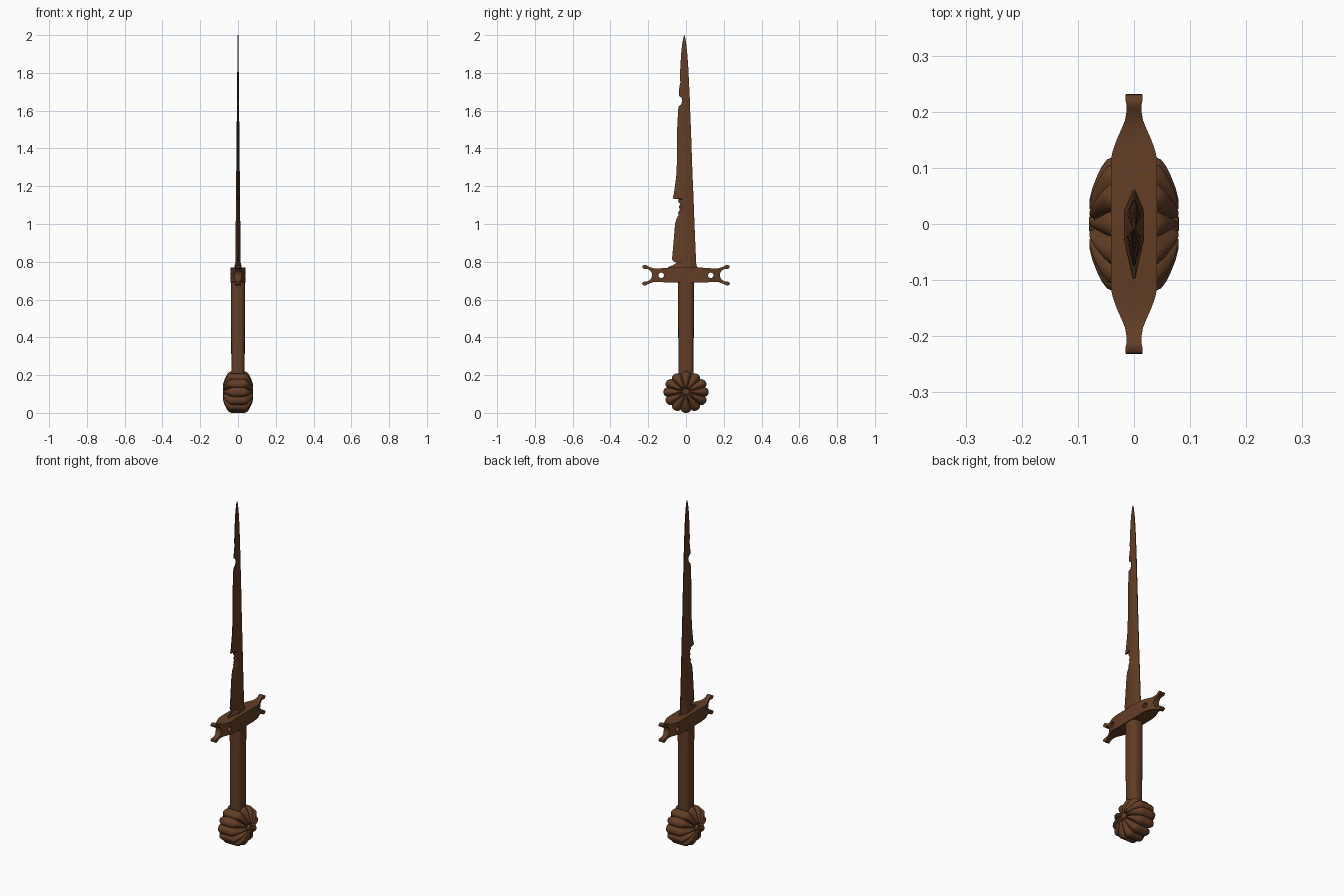
import bpy, bmesh, math

if "Cube" in bpy.data.objects:
    bpy.data.objects.remove(bpy.data.objects["Cube"])

brown = bpy.data.materials.new("aged brown")
brown.diffuse_color = (0.122, 0.047, 0.018, 1)
brown.use_nodes = True
brown.node_tree.nodes["Principled BSDF"].inputs["Base Color"].default_value = brown.diffuse_color


def finish(name, verts, faces, angle=30, smooth=True):
    """Make an object with outward normals and the brown material."""
    mesh = bpy.data.meshes.new(name)
    mesh.from_pydata(verts, [], faces)
    bm = bmesh.new()
    bm.from_mesh(mesh)
    bmesh.ops.remove_doubles(bm, verts=bm.verts, dist=1e-5)
    bmesh.ops.recalc_face_normals(bm, faces=bm.faces)
    bm.to_mesh(mesh)
    bm.free()
    mesh.materials.append(brown)
    obj = bpy.data.objects.new(name, mesh)
    bpy.context.collection.objects.link(obj)
    if smooth:
        shade(obj, angle)
    return obj


def shade(obj, angle):
    bpy.ops.object.select_all(action='DESELECT')
    obj.select_set(True)
    bpy.context.view_layer.objects.active = obj
    bpy.ops.object.shade_smooth_by_angle(angle=math.radians(angle))


def loft(name, rings, angle=30):
    """Skin a list of equal closed rings and cap both ends."""
    n = len(rings[0])
    verts = [v for ring in rings for v in ring]
    faces = [(i * n + j, i * n + (j + 1) % n, (i + 1) * n + (j + 1) % n, (i + 1) * n + j)
             for i in range(len(rings) - 1) for j in range(n)]
    faces += [tuple(range(n)), tuple(range(len(verts) - n, len(verts)))]
    return finish(name, verts, faces, angle)


def prism(name, outline, place, lo, hi):
    """Extrude a 2D outline; place(a, b, depth) maps it into space."""
    n = len(outline)
    verts = [place(a, b, d) for d in (lo, hi) for a, b in outline]
    faces = [(j, (j + 1) % n, n + (j + 1) % n, n + j) for j in range(n)]
    faces += [tuple(range(n)), tuple(range(n, 2 * n))]
    return finish(name, verts, faces, smooth=False)


def boolean(obj, cutter, operation):
    mod = obj.modifiers.new("cut", 'BOOLEAN')
    mod.object, mod.operation, mod.solver = cutter, operation, 'EXACT'
    bpy.context.view_layer.objects.active = obj
    bpy.ops.object.modifier_apply(modifier=mod.name)
    bpy.data.objects.remove(cutter)


def four_way(quarter):
    """Mirror a quarter outline (a >= 0, b >= 0) into a closed loop."""
    right = quarter + [(a, -b) for a, b in reversed(quarter) if b > 0]
    return right + [(-a, b) for a, b in reversed(right) if a > 0]


# pommel: a fluted wheel on the x axis, 12 petals around a small hub
profile = [(0.0, 0.080), (0.012, 0.080), (0.018, 0.075), (0.021, 0.062), (0.025, 0.072),
           (0.031, 0.079), (0.045, 0.079), (0.065, 0.074), (0.085, 0.066), (0.103, 0.057),
           (0.115, 0.048), (0.120, 0.036), (0.120, 0.015)]
profile += [(r, -x) for r, x in reversed(profile)]
SEG = 144
rings = []
for r, x in profile:
    ring = []
    grow = min(1, max(0, (r - 0.018) / 0.02))
    for j in range(SEG):
        t = 2 * math.pi * j / SEG
        dip = (1 - abs(math.cos(6 * t)) ** 0.6) * grow
        rr = max(r, 0.0005) * (1 - 0.13 * dip)
        ring.append((x * (1 - 0.33 * dip), rr * math.cos(t), 0.11 + rr * 0.917 * math.sin(t)))
    rings.append(ring)
loft("pommel", rings, 45)

# grip: rounded square bar, slightly thicker at the guard
rings = []
for z, s in ((0.17, 0.95), (0.35, 0.97), (0.55, 1.0), (0.70, 1.02)):
    ring = []
    for j in range(24):
        c, n = math.cos(j * math.pi / 12), math.sin(j * math.pi / 12)
        ring.append((math.copysign(abs(c) ** 0.65, c) * 0.037 * s,
                     math.copysign(abs(n) ** 0.65, n) * 0.042 * s, z))
    rings.append(ring)
loft("grip", rings)

# crossguard: forked side outline, narrowed by its top outline, with two round holes
side = [(0, 0.04), (0.08, 0.04), (0.14, 0.036), (0.17, 0.036), (0.190, 0.042), (0.203, 0.048),
        (0.213, 0.055), (0.222, 0.055), (0.230, 0.050), (0.232, 0.043), (0.227, 0.036),
        (0.218, 0.033), (0.203, 0.032), (0.190, 0.025), (0.182, 0.014), (0.179, 0)]
plan = [(0, 0.041), (0.115, 0.041), (0.13, 0.038), (0.15, 0.031), (0.17, 0.022),
        (0.185, 0.016), (0.20, 0.0135), (0.213, 0.0135), (0.222, 0.0155), (0.231, 0.015),
        (0.2335, 0.011)]
guard = prism("crossguard", four_way(side), lambda a, b, d: (d, a, 0.729 + b), -0.06, 0.06)
boolean(guard, prism("plan_cutter", four_way(plan), lambda a, b, d: (b, a, d), 0.6, 0.9),
        'INTERSECT')
circle = [(0.0145 * math.cos(k * math.pi / 10), 0.0145 * math.sin(k * math.pi / 10))
          for k in range(20)]
for s in (-1, 1):
    boolean(guard, prism("hole_cutter", circle, lambda a, b, d: (d, s * 0.131 + a, 0.728 + b),
                         -0.1, 0.1), 'DIFFERENCE')
shade(guard, 35)

# blade: rows of (height, chipped edge y, straight edge y), with bevelled sides
rows = [(0.760, -0.100, 0.062), (0.772, -0.095, 0.060), (0.782, -0.068, 0.055),
        (0.795, -0.050, 0.054), (0.803, -0.068, 0.054), (0.815, -0.074, 0.053),
        (0.88, -0.068, 0.050), (1.00, -0.058, 0.045), (1.03, -0.050, 0.044),
        (1.045, -0.040, 0.043), (1.06, -0.042, 0.043), (1.075, -0.032, 0.042),
        (1.09, -0.038, 0.042), (1.105, -0.031, 0.041), (1.12, -0.042, 0.040),
        (1.131, -0.040, 0.040), (1.135, -0.071, 0.040), (1.16, -0.064, 0.039),
        (1.25, -0.052, 0.035), (1.33, -0.048, 0.032), (1.48, -0.048, 0.027),
        (1.58, -0.043, 0.023), (1.622, -0.040, 0.021), (1.632, -0.026, 0.021),
        (1.65, -0.020, 0.020), (1.668, -0.023, 0.020), (1.678, -0.038, 0.019),
        (1.73, -0.035, 0.017), (1.75, -0.029, 0.016), (1.77, -0.033, 0.015),
        (1.83, -0.030, 0.012), (1.90, -0.026, 0.007), (1.95, -0.021, 0.002),
        (1.985, -0.014, -0.004), (2.0, -0.010, -0.008)]
rings = []
for z, left, right in rows:
    k = (z - 0.76) / 1.24
    t = (0.0145 - 0.0125 * k) * (1.25 if z < 0.785 else 1)
    a = max(left + 0.004, -0.026 * (1 - k) - 0.010 * k)
    b = min(right - 0.004, 0.022 * (1 - k) - 0.008 * k)
    if b < a:
        a = b = (left + right) / 2
        a, b = a - 0.0005, b + 0.0005
    e = 0.002
    rings.append([(-e, left, z), (-t, a, z), (-t, b, z), (-e, right, z),
                  (e, right, z), (t, b, z), (t, a, z), (e, left, z)])
loft("blade", rings, 20)
